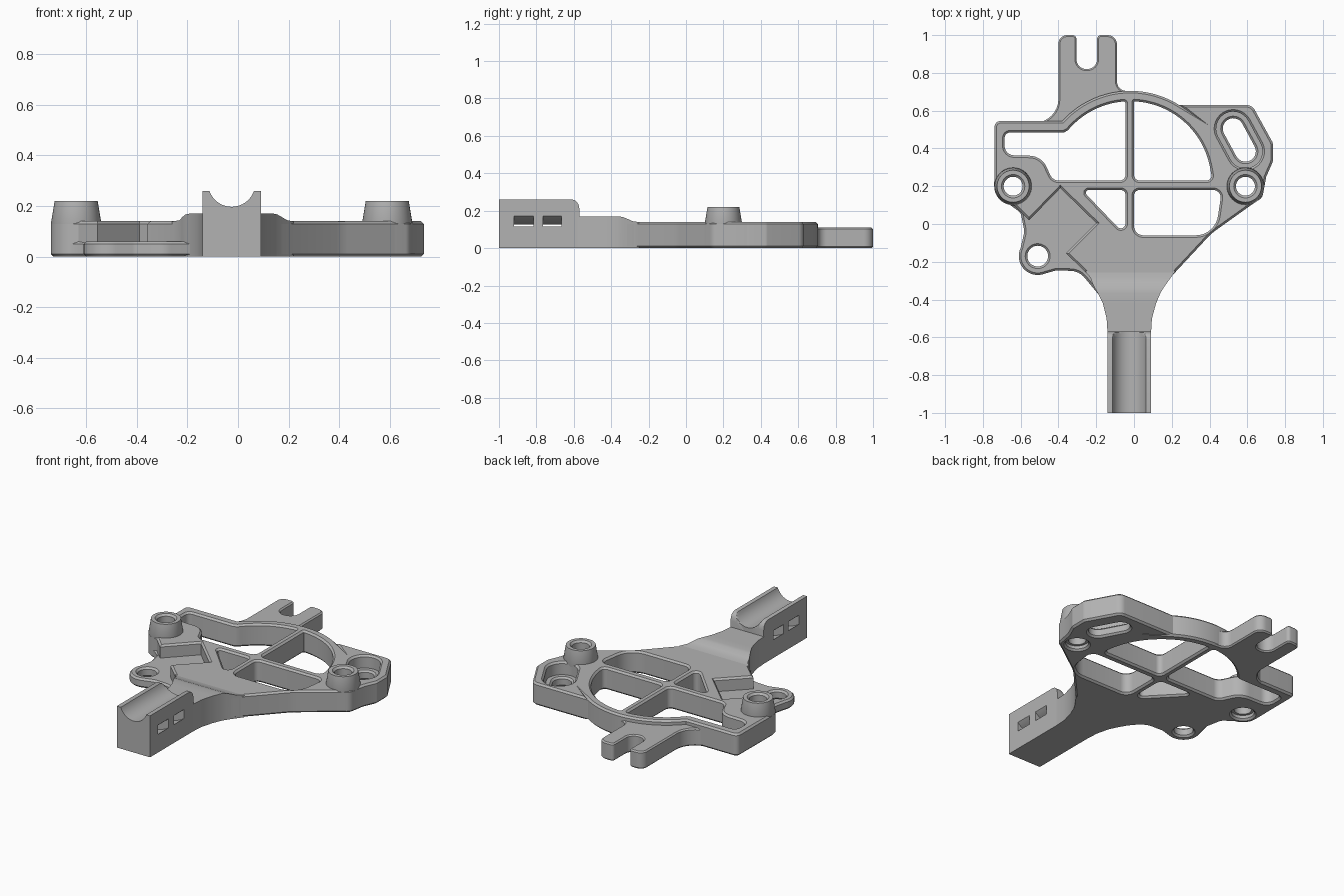
import bpy, bmesh, math
from mathutils import Vector

cube = bpy.data.objects.get("Cube")
if cube:
    bpy.data.objects.remove(cube, do_unlink=True)

metal = bpy.data.materials.new("grey metal")
metal.use_nodes = True
metal.diffuse_color = (0.45, 0.45, 0.45, 1)
metal.node_tree.nodes["Principled BSDF"].inputs["Base Color"].default_value = (0.45, 0.45, 0.45, 1)

RING = (-0.02, 0.22)
LEFT_POST, RIGHT_POST, EAR = (-0.64, 0.2), (0.59, 0.2), (-0.51, -0.17)
SLOT = ((0.525, 0.505), (0.59, 0.385))


def arc(c, r, a, b, n=20):
    """Points of an arc, from angle a to b in degrees."""
    angles = [math.radians(a + (b - a) * i / n) for i in range(n + 1)]
    return [(c[0] + r * math.cos(t), c[1] + r * math.sin(t)) for t in angles]


def circle(c, r, n=40):
    return arc(c, r, 0, 360, n)[:-1]


def stadium(c1, c2, r):
    a = math.degrees(math.atan2(c2[1] - c1[1], c2[0] - c1[0]))
    return arc(c2, r, a - 90, a + 90, 14) + arc(c1, r, a + 90, a + 270, 14)


def fillet(pts):
    """Round each corner that carries a radius as its third number."""
    out = []
    for i, p in enumerate(pts):
        if len(p) < 3:
            out.append(p)
            continue
        v = Vector(p[:2])
        e0 = Vector(pts[i - 1][:2]) - v
        e1 = Vector(pts[(i + 1) % len(pts)][:2]) - v
        ang = e0.angle(e1)
        d = min(p[2] / math.tan(ang / 2), 0.48 * e0.length, 0.48 * e1.length) \
            if len(pts[i - 1]) > 2 or len(pts[(i + 1) % len(pts)]) > 2 \
            else min(p[2] / math.tan(ang / 2), 0.95 * e0.length, 0.95 * e1.length)
        r = d * math.tan(ang / 2)
        u0, u1 = e0.normalized(), e1.normalized()
        c = v + (u0 + u1).normalized() * (r / math.sin(ang / 2))
        s, e = v + u0 * d - c, v + u1 * d - c
        sweep = (math.atan2(e.y, e.x) - math.atan2(s.y, s.x) + math.pi) % math.tau - math.pi
        a = math.degrees(math.atan2(s.y, s.x))
        out += arc(c, r, a, a + math.degrees(sweep), 8)
    return out


def add_mesh(name, mesh):
    obj = bpy.data.objects.new(name, mesh)
    bpy.context.collection.objects.link(obj)
    mesh.materials.clear()
    mesh.materials.append(metal)
    return obj


def plate(name, loops, z0, z1, bevel=0.011):
    """Flat plate with holes and chamfered rims; the first loop is the outline."""
    cu = bpy.data.curves.new(name + "_outline", "CURVE")
    cu.dimensions, cu.fill_mode = "2D", "BOTH"
    cu.extrude = (z1 - z0) / 2 - bevel
    cu.bevel_depth, cu.bevel_resolution, cu.offset = bevel, 0, -bevel
    for loop in loops:
        sp = cu.splines.new("POLY")
        sp.points.add(len(loop) - 1)
        for pt, co in zip(sp.points, loop):
            pt.co = (co[0], co[1], 0, 1)
        sp.use_cyclic_u = True
    tmp = bpy.data.objects.new(name + "_outline", cu)
    bpy.context.collection.objects.link(tmp)
    bpy.context.view_layer.update()
    mesh = bpy.data.meshes.new_from_object(tmp.evaluated_get(bpy.context.evaluated_depsgraph_get()))
    bpy.data.objects.remove(tmp, do_unlink=True)
    bm = bmesh.new()
    bm.from_mesh(mesh)
    bmesh.ops.translate(bm, verts=bm.verts, vec=(0, 0, (z0 + z1) / 2))
    bmesh.ops.remove_doubles(bm, verts=bm.verts, dist=0.0001)
    bmesh.ops.recalc_face_normals(bm, faces=bm.faces)
    bm.to_mesh(mesh)
    bm.free()
    return add_mesh(name, mesh)


def loft(name, rings, loop=False):
    """Skin a row of rings; a loop joins the last ring to the first."""
    bm = bmesh.new()
    rows = [[bm.verts.new(p) for p in ring] for ring in rings]
    n = len(rows[0])
    for a, b in zip(rows, rows[1:] + (rows[:1] if loop else [])):
        for i in range(n):
            j = (i + 1) % n
            bm.faces.new((a[i], a[j], b[j], b[i]))
    if not loop:
        bm.faces.new(rows[0])
        bm.faces.new(rows[-1])
    bmesh.ops.recalc_face_normals(bm, faces=bm.faces)
    mesh = bpy.data.meshes.new(name)
    bm.to_mesh(mesh)
    bm.free()
    return add_mesh(name, mesh)


# Window openings shared by both plate layers
windows = [fillet(w) for w in (
    [(-0.685, 0.485, 0.03), (-0.37, 0.485)] + arc(RING, 0.43, 140, 97)
    + [(-0.045, 0.65, 0.02), (-0.045, 0.23, 0.03), (-0.43, 0.23, 0.05),
       (-0.49, 0.36, 0.1), (-0.685, 0.365, 0.05)],
    [(0, 0.23, 0.03), (0.415, 0.23, 0.03)] + arc(RING, 0.43, 10, 86) + [(0, 0.65, 0.02)],
    [(0, 0.18, 0.03), (0.465, 0.18, 0.04), (0.43, -0.06, 0.12), (0, -0.06, 0.05)],
    [(-0.275, 0.18, 0.015), (-0.045, 0.18, 0.025), (-0.045, -0.06, 0.025)],
)]

# Outline of the right side, rear arc and left post, shared by both layers
shared = [(0.14, -0.36), (0.205, -0.27), (0.41, -0.05, 0.3), (0.62, 0.1, 0.1), (0.68, 0.14, 0.05),
          (0.7, 0.25), (0.735, 0.33, 0.03), (0.735, 0.43, 0.03), (0.625, 0.63, 0.05), (0.24, 0.63)]
shared += arc(RING, 0.485, 57, 138) + [(-0.738, 0.545, 0.03)] + arc(LEFT_POST, 0.1, 180, 260, 12)

low = shared + [(-0.6, 0.06, 0.04), (-0.58, -0.04, 0.1)] + arc(EAR, 0.1, 155, 290)
low += [(-0.41, -0.245, 0.05), (-0.29, -0.25, 0.1), (-0.19, -0.37)]
plate("base_layer", [fillet(low)] + windows + [
    circle(LEFT_POST, 0.065), circle(RIGHT_POST, 0.065), circle(EAR, 0.055),
    stadium(*SLOT, 0.055)], 0, 0.06)

high = shared + [(-0.63, 0.095), (-0.555, 0.02), (-0.39, 0.19), (-0.2, 0.005),
                 (-0.36, -0.155), (-0.22, -0.29), (-0.19, -0.36)]
plate("raised_layer", [fillet(high)] + windows + [
    circle(LEFT_POST, 0.06), circle(RIGHT_POST, 0.06), stadium(*SLOT, 0.09)], 0.03, 0.14)

# Rear fork lug
fork = [(-0.4, 1, 0.06), (-0.305, 1, 0.02), (-0.305, 0.82, 0.054), (-0.195, 0.82, 0.054),
        (-0.195, 1, 0.02), (-0.09, 1, 0.06), (-0.09, 0.71, 0.06), (0, 0.7)]
fork += arc(RING, 0.455, 88, 140) + [(-0.66, 0.515), (-0.66, 0.537), (-0.4, 0.537, 0.22)]
plate("rear_fork", [fillet(fork)], 0, 0.11, 0.008)

# Hollow tapered posts
post_profile = [(0.05, 0.03), (0.07, 0.03), (0.1, 0.13), (0.085, 0.22), (0.062, 0.22), (0.05, 0.208)]
for side, c in (("left", RIGHT_POST), ("right", LEFT_POST)):
    loft(side + "_post", [[(x, y, z) for x, y in circle(c, r)] for r, z in post_profile], loop=True)

# Neck: y, left edge, right edge, height
neck = [(-0.58, -0.14, 0.09, 0.17), (-0.5, -0.145, 0.095, 0.17), (-0.42, -0.165, 0.117, 0.17),
        (-0.365, -0.192, 0.14, 0.17), (-0.34, -0.207, 0.155, 0.167), (-0.31, -0.222, 0.176, 0.155),
        (-0.285, -0.23, 0.194, 0.144), (-0.25, -0.26, 0.22, 0.139)]
loft("neck", [[(l, y, 0), (r, y, 0), (r, y, z), (l, y, z)] for y, l, r, z in neck])

# Grooved handle with a rounded inner end
GROOVE = (-0.025, 0.29)
section = [(-0.14, 0), (0.09, 0), (0.09, 0.26)] + arc(GROOVE, 0.093, -19, -161, 28) + [(-0.14, 0.26)]
steps = [(-1, 0.26), (-0.61, 0.26), (-0.595, 0.256), (-0.583, 0.247), (-0.574, 0.232), (-0.57, 0.21)]
handle = loft("handle", [[(x, y, min(z, top)) for x, z in section] for y, top in steps])

# Curved strap slots through the handle
band = arc(GROOVE, 0.165, 205, 335) + arc(GROOVE, 0.21, 335, 205)
for y0, y1 in ((-0.92, -0.815), (-0.765, -0.665)):
    cutter = loft("slot_cutter", [[(x, y, z) for x, z in band] for y in (y0, y1)])
    cutter.hide_render = True
    mod = handle.modifiers.new("strap_slot", "BOOLEAN")
    mod.operation, mod.solver, mod.object = "DIFFERENCE", "EXACT", cutter
    bpy.context.view_layer.objects.active = handle
    bpy.ops.object.modifier_apply(modifier=mod.name)
    bpy.data.objects.remove(cutter, do_unlink=True)

# Smooth curved walls, keep edges crisp
for obj in bpy.context.scene.objects:
    if obj.type == "MESH":
        bpy.ops.object.select_all(action="DESELECT")
        obj.select_set(True)
        bpy.context.view_layer.objects.active = obj
        bpy.ops.object.shade_smooth_by_angle(angle=math.radians(30))
